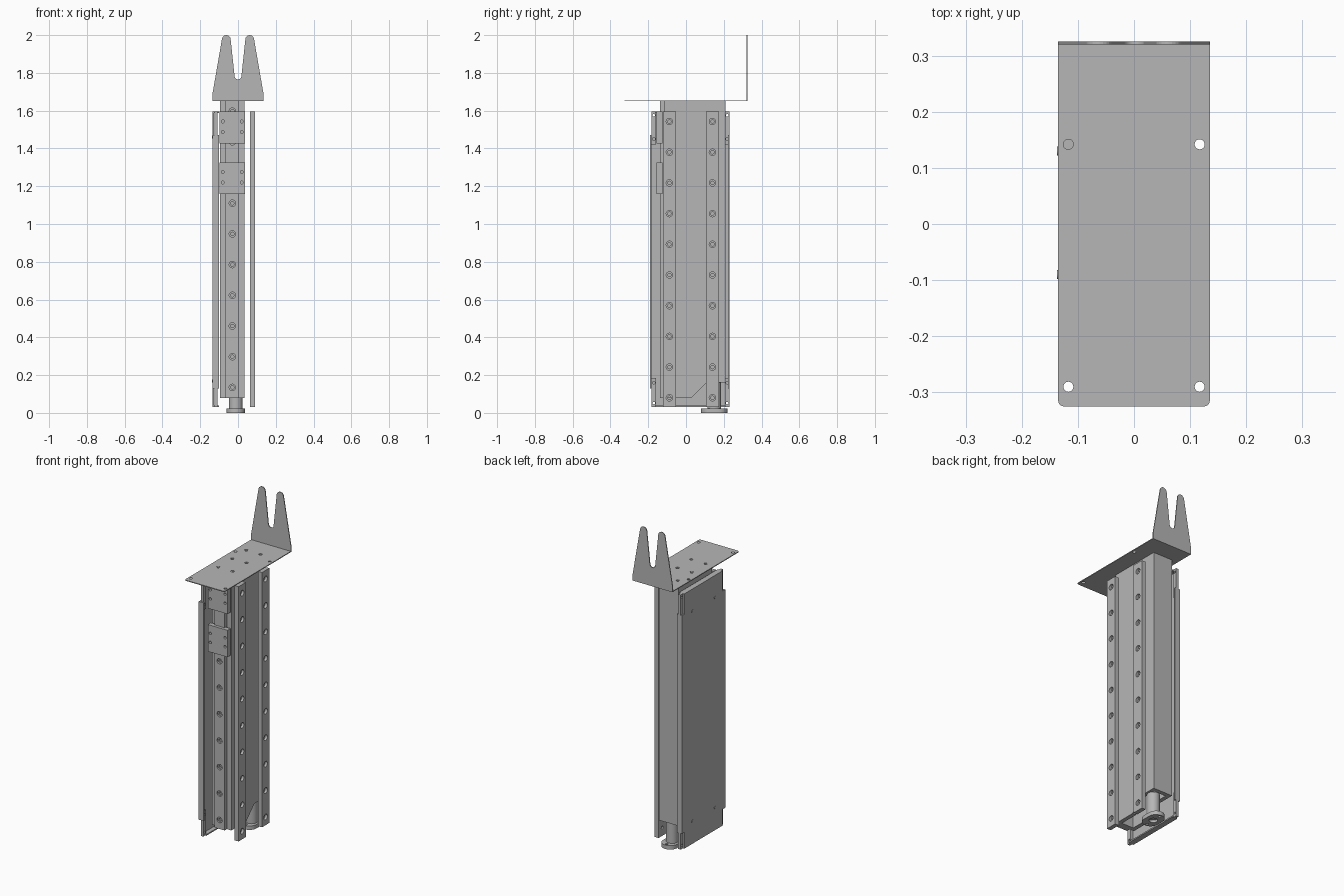
import bpy, bmesh, math
from mathutils import Matrix, Vector

if "Cube" in bpy.data.objects:
    bpy.data.objects.remove(bpy.data.objects["Cube"])

steel = bpy.data.materials.new("grey steel")
steel.use_nodes = True
GREY = (0.47, 0.47, 0.47, 1)
steel.diffuse_color = GREY
steel.node_tree.nodes["Principled BSDF"].inputs["Base Color"].default_value = GREY

AXES = {"x": Matrix.Rotation(math.pi / 2, 4, "Y"),
        "y": Matrix.Rotation(math.pi / 2, 4, "X"),
        "z": Matrix.Identity(4)}


def finish(name, bm):
    bmesh.ops.recalc_face_normals(bm, faces=bm.faces)
    mesh = bpy.data.meshes.new(name)
    bm.to_mesh(mesh)
    bm.free()
    mesh.materials.append(steel)
    obj = bpy.data.objects.new(name, mesh)
    bpy.context.collection.objects.link(obj)
    return obj


def add_box(bm, lo, hi):
    lo, hi = Vector(lo), Vector(hi)
    verts = bmesh.ops.create_cube(bm, size=1)["verts"]
    for v in verts:
        v.co = (lo + hi) / 2 + v.co * (hi - lo)


def box(name, lo, hi):
    bm = bmesh.new()
    add_box(bm, lo, hi)
    return finish(name, bm)


def extrude(name, outline, move):
    """Extrude a closed outline of 3D points along a vector."""
    bm = bmesh.new()
    face = bm.faces.new([bm.verts.new(p) for p in outline])
    top = bmesh.ops.extrude_face_region(bm, geom=[face])["geom"]
    bmesh.ops.translate(bm, vec=move, verts=[v for v in top if isinstance(v, bmesh.types.BMVert)])
    return finish(name, bm)


def cylinders(name, centres, axis, radius, depth, sides=20):
    bm = bmesh.new()
    for c in centres:
        bmesh.ops.create_cone(bm, cap_ends=True, segments=sides, radius1=radius, radius2=radius,
                              depth=depth, matrix=Matrix.Translation(c) @ AXES[axis])
    return finish(name, bm)


def smooth(obj):
    bpy.ops.object.select_all(action="DESELECT")
    obj.select_set(True)
    bpy.context.view_layer.objects.active = obj
    bpy.ops.object.shade_smooth_by_angle(angle=math.radians(35))


def cut(obj, cutter):
    """Subtract the cutter, then discard it."""
    cutter.hide_render = True
    mod = obj.modifiers.new("cut", "BOOLEAN")
    mod.object = cutter
    mod.operation = "DIFFERENCE"
    mod.solver = "EXACT"
    bpy.context.view_layer.objects.active = obj
    bpy.ops.object.modifier_apply(modifier="cut")
    bpy.data.objects.remove(cutter)


def arc(cx, cy, r, a0, a1, n=8):
    return [(cx + r * math.cos(math.radians(a0 + (a1 - a0) * i / n)),
             cy + r * math.sin(math.radians(a0 + (a1 - a0) * i / n))) for i in range(n + 1)]


PITCH = 0.1625
TOP = 1.655

# Top plate with rounded front corners, through holes and counterbored holes
outline = [(0.135, 0.325), (-0.135, 0.325)]
outline += arc(-0.125, -0.315, 0.01, 180, 270, 5) + arc(0.125, -0.315, 0.01, 270, 360, 5)
top_plate = extrude("top_plate", [(x, y, TOP - 0.005) for x, y in outline], (0, 0, 0.005))
cut(top_plate, cylinders("cutter", [(x, y, TOP) for x in (-0.117, 0.117) for y in (-0.29, 0.142)],
                         "z", 0.009, 0.1))
bolts = [(x, y, TOP) for x in (-0.077, 0.02) for y in (-0.081, 0.054, 0.19)]
cut(top_plate, cylinders("cutter", bolts, "z", 0.0075, 0.1))
cut(top_plate, cylinders("cutter", bolts, "z", 0.0105, 0.005))

# Forked back plate
half = arc(0, 1.783, 0.018, 270, 353, 6) + arc(0.062, 1.977, 0.023, 173, 9, 10)
half += [(0.135, 1.69), (0.135, TOP - 0.005)]
fork = half + [(-x, z) for x, z in reversed(half[1:])]
extrude("fork_plate", [(x, 0.32, z) for x, z in fork], (0, 0.005, 0))

# Hollow column, notched at the lower back for the foot
side = [(-0.115, 0.08), (0.03, 0.08), (0.11, 0.16), (0.21, 0.16), (0.21, TOP - 0.005), (-0.115, TOP - 0.005)]
column = extrude("column", [(-0.095, y, z) for y, z in side], (0.13, 0, 0))
cut(column, box("cutter", (-0.07, -0.09, 0), (0.01, 0.185, TOP - 0.03)))

# Front guide rail
guide_rail = box("guide_rail", (-0.065, -0.137, 0.08), (0.005, -0.114, TOP - 0.005))
holes = [(-0.03, -0.137, 0.135 + PITCH * i) for i in range(10)]
cut(guide_rail, cylinders("cutter", holes, "y", 0.017, 0.02))
cut(guide_rail, cylinders("cutter", holes, "y", 0.009, 0.04))

# Sliding carriages on the guide rail
for label, z0, z1 in (("lower", 1.16, 1.325), ("upper", 1.425, 1.595)):
    carriage = box(label + "_carriage", (-0.097, -0.155, z0), (0.037, -0.125, z1))
    mid = (z0 + z1) / 2 + 0.005
    cut(carriage, cylinders("cutter", [(x, -0.155, mid + d) for x in (-0.08, 0.02) for d in (-0.028, 0.028)],
                            "y", 0.008, 0.03, 12))

# Pair of side rails with counterbored holes
for label, y in (("front", -0.088), ("back", 0.14)):
    rail = box(label + "_side_rail", (0.064, y - 0.035, 0.03), (0.09, y + 0.035, 1.595))
    holes = [(0.09, y, 0.08 + PITCH * i) for i in range(10)]
    cut(rail, cylinders("cutter", holes, "x", 0.017, 0.03))
    cut(rail, cylinders("cutter", holes, "x", 0.009, 0.1))

# Cover panel: a sheet with folded edges, notched at its corners
bm = bmesh.new()
add_box(bm, (-0.134, -0.19, 0.13), (-0.126, 0.23, 1.47))
add_box(bm, (-0.134, -0.165, 0.03), (-0.126, 0.208, 1.595))
finish("cover_panel", bm)
for label, y in (("front", -0.19), ("back", 0.222)):
    box(label + "_panel_fold", (-0.134, y, 0.13), (-0.1, y + 0.008, 1.47))
for label, z in (("bottom", 0.03), ("top", 1.587)):
    box(label + "_panel_fold", (-0.134, -0.165, z), (-0.1, 0.208, z + 0.008))
smooth(cylinders("panel_screws", [(-0.134, y, z) for y in (-0.09, 0.13) for z in (0.17, 1.46)],
                 "x", 0.008, 0.006, 16))

# Slotted corner brackets behind the panel
for label, y0, y1 in (("front", -0.183, -0.158), ("back", 0.206, 0.23)):
    for level, z0, z1, slots in (("lower", 0.03, 0.185, (0.052, 0.16)), ("upper", 1.42, 1.595, (1.45, 1.575))):
        bracket = box(f"{label}_{level}_bracket", (-0.125, y0, z0), (-0.108, y1, z1))
        mid = (y0 + y1) / 2
        cut(bracket, cylinders("cutter", [(-0.116, mid, z) for z in slots], "x", 0.007, 0.1, 12))

# Foot: drive housing on an oval base flange
FX, FY = -0.012, 0.15
smooth(cylinders("foot_housing", [(FX, FY, 0.09)], "z", 0.036, 0.14, 32))
oval = arc(FX, FY + 0.022, 0.048, 0, 180, 12) + arc(FX, FY - 0.022, 0.048, 180, 360, 12)
flange = extrude("foot_flange", [(x, y, 0) for x, y in oval], (0, 0, 0.024))
cut(flange, cylinders("cutter", [(FX, FY, 0)], "z", 0.024, 0.03, 24))
cut(flange, cylinders("cutter", [(FX, FY + d, 0) for d in (-0.053, 0.053)], "z", 0.008, 0.1, 12))
smooth(flange)
